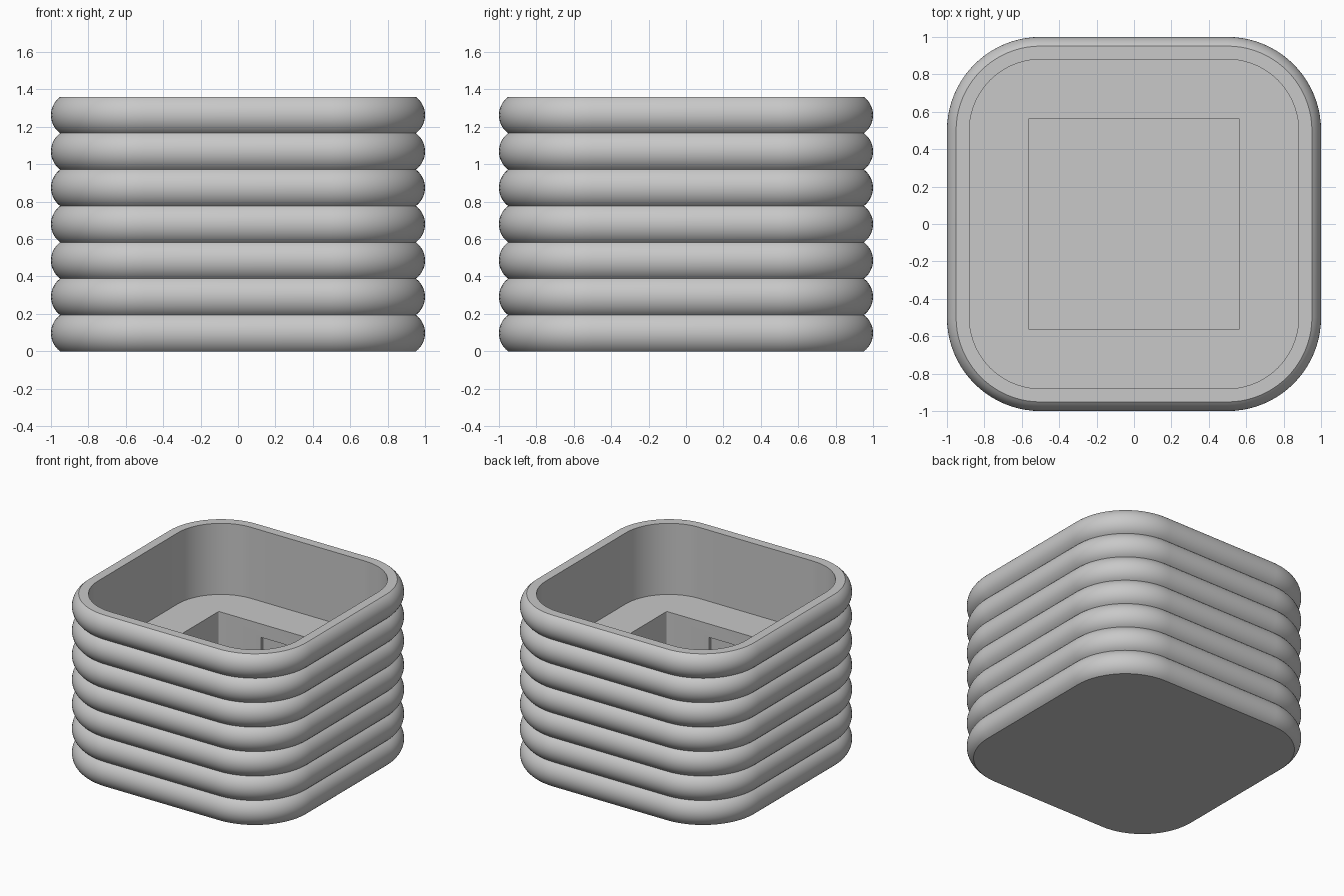
import bpy
import bmesh
import math

if "Cube" in bpy.data.objects:
    bpy.data.objects.remove(bpy.data.objects["Cube"])

HEIGHT = 1.36
RIDGES = 7
PITCH = HEIGHT / RIDGES
RIDGE_R = 0.121          # radius of each bulging ridge
STRAIGHT = 0.5           # where the straight sides meet the round corners
INNER = 0.88             # half width of the upper cavity
FLOOR_Z = 0.795          # floor of the upper cavity
POCKET = 0.565           # half width of the square pocket
POCKET_Z = 0.12          # floor of the square pocket

grey = bpy.data.materials.new("light grey")
grey.diffuse_color = (0.58, 0.58, 0.58, 1)
grey.use_nodes = True
grey.node_tree.nodes["Principled BSDF"].inputs["Base Color"].default_value = grey.diffuse_color


def rounded_square(half, radius, segments):
    """Outline points of a square with round corners."""
    c = half - radius
    points = []
    for corner, (sx, sy) in enumerate(((1, 1), (-1, 1), (-1, -1), (1, -1))):
        for i in range(segments + 1):
            a = math.pi / 2 * (corner + i / segments)
            points.append((sx * c + radius * math.cos(a), sy * c + radius * math.sin(a)))
    return points


def stack(name, levels, segments):
    """Closed solid through (half width, corner radius, z) levels."""
    bm = bmesh.new()
    rings = [[bm.verts.new((x, y, z)) for x, y in rounded_square(h, r, segments)]
             for h, r, z in levels]
    n = len(rings[0])
    for low, high in zip(rings, rings[1:]):
        for i in range(n):
            j = (i + 1) % n
            bm.faces.new((low[i], low[j], high[j], high[i]))
    bm.faces.new(rings[0])
    bm.faces.new(rings[-1])
    bmesh.ops.recalc_face_normals(bm, faces=bm.faces)
    mesh = bpy.data.meshes.new(name)
    bm.to_mesh(mesh)
    bm.free()
    mesh.materials.append(grey)
    obj = bpy.data.objects.new(name, mesh)
    bpy.context.collection.objects.link(obj)
    return obj


def box(name, size, location):
    bpy.ops.mesh.primitive_cube_add(size=1, location=location)
    obj = bpy.context.object
    obj.name = name
    obj.scale = size
    obj.data.materials.append(grey)
    return obj


# Ridged outer wall, rim, and upper cavity in one profile
levels = []
steps = 14
for k in range(RIDGES):
    for s in range(steps + 1):
        if k and s == 0:
            continue
        half_angle = math.asin(PITCH / 2 / RIDGE_R)
        a = half_angle * (2 * s / steps - 1)
        half = 1 - RIDGE_R + RIDGE_R * math.cos(a)
        levels.append((half, half - STRAIGHT, PITCH * (k + 0.5) + RIDGE_R * math.sin(a)))
levels += [(INNER, INNER - STRAIGHT, HEIGHT), (INNER, INNER - STRAIGHT, FLOOR_Z)]
body = stack("ridged_holder", levels, 20)

# Square pocket, with shallow clip recesses in its front and back walls
cutters = [stack("pocket_cutter", [(POCKET, 0.01, POCKET_Z), (POCKET, 0.01, FLOOR_Z + 0.2)], 3)]
recess_top = FLOOR_Z - 0.107
cutters.append(box("clip_recess_cutter", (0.39, 2 * (POCKET + 0.03), recess_top - POCKET_Z - 0.001),
                   (0, 0, (recess_top + POCKET_Z + 0.001) / 2)))

bpy.context.view_layer.objects.active = body
for cutter in cutters:
    mod = body.modifiers.new(cutter.name, 'BOOLEAN')
    mod.operation = 'DIFFERENCE'
    mod.solver = 'EXACT'
    mod.object = cutter
    bpy.context.view_layer.update()
    bpy.ops.object.modifier_apply(modifier=mod.name)
for cutter in cutters:
    bpy.data.objects.remove(cutter)

# Smooth ridges and corners, crisp rim and creases
bpy.ops.object.select_all(action='DESELECT')
body.select_set(True)
bpy.context.view_layer.objects.active = body
bpy.ops.object.shade_smooth_by_angle(angle=math.radians(35))
